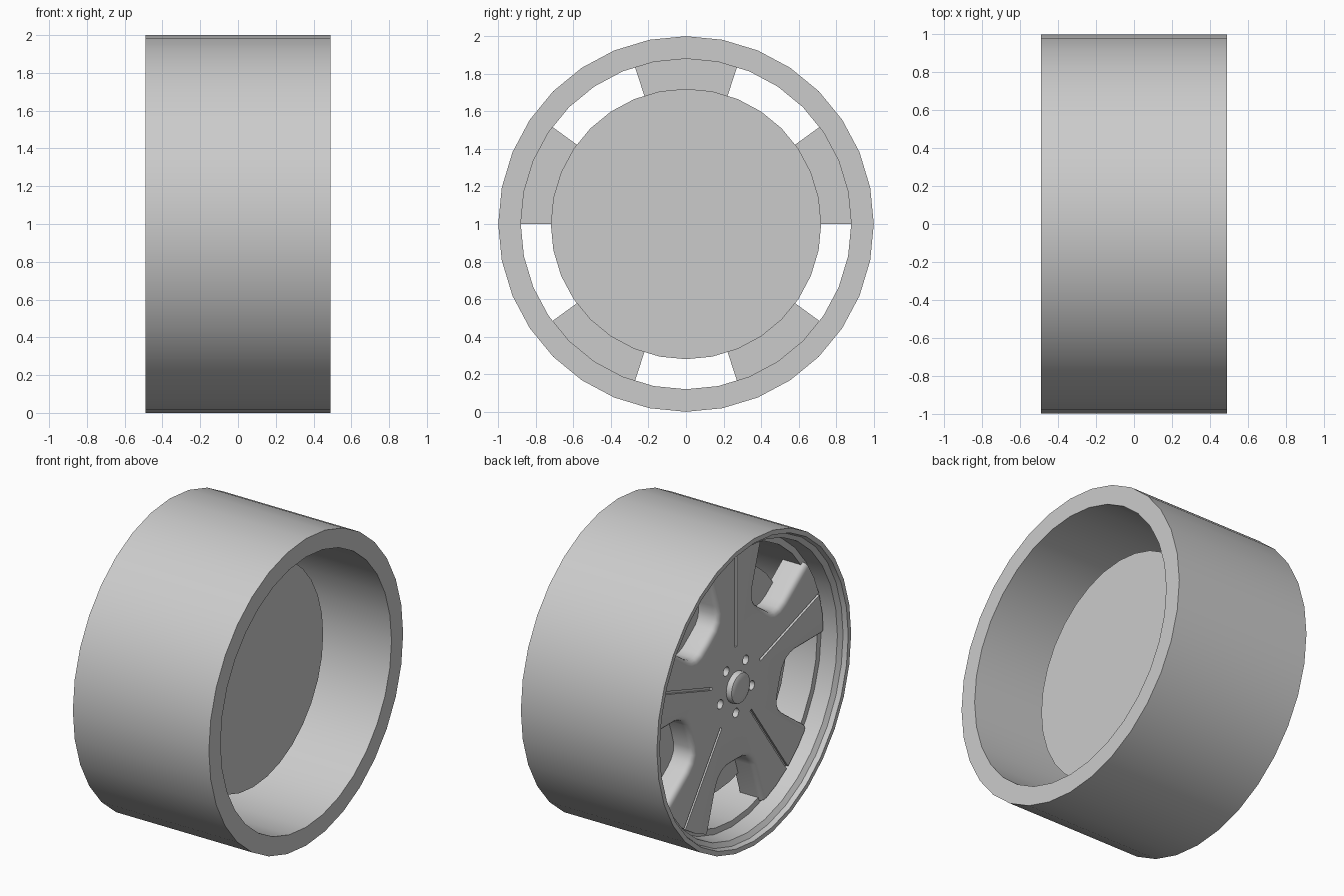
import bpy, bmesh, math
from mathutils import Matrix, Vector

cube = bpy.data.objects.get("Cube")
if cube:
    bpy.data.objects.remove(cube, do_unlink=True)

grey = bpy.data.materials.new("plain grey")
grey.use_nodes = True
COLOUR = (0.6, 0.6, 0.6, 1)
grey.diffuse_color = COLOUR
grey.node_tree.nodes["Principled BSDF"].inputs["Base Color"].default_value = COLOUR

CENTRE = 1.0  # axle height


def finish(name, bm, angle=35):
    bmesh.ops.recalc_face_normals(bm, faces=bm.faces)
    mesh = bpy.data.meshes.new(name)
    bm.to_mesh(mesh)
    bm.free()
    mesh.materials.append(grey)
    ob = bpy.data.objects.new(name, mesh)
    ob.location.z = CENTRE
    bpy.context.collection.objects.link(ob)
    smooth(ob, angle)
    return ob


def smooth(ob, angle):
    bpy.ops.object.select_all(action='DESELECT')
    ob.select_set(True)
    bpy.context.view_layer.objects.active = ob
    bpy.ops.object.shade_smooth_by_angle(angle=math.radians(angle))


def polar(x, r, degrees):
    a = math.radians(degrees)
    return Vector((x, r * math.cos(a), r * math.sin(a)))


def lathe(name, profile, closed=False, sides=32):
    """Turn (x, radius) points about the axle."""
    bm = bmesh.new()
    rings = [[bm.verts.new(polar(x, r, 360 * i / sides)) for i in range(sides)]
             for x, r in profile]
    pairs = list(zip(rings, rings[1:]))
    if closed:
        pairs.append((rings[-1], rings[0]))
    for a, b in pairs:
        for i in range(sides):
            j = (i + 1) % sides
            bm.faces.new((a[i], a[j], b[j], b[i]))
    if not closed:
        bm.faces.new(rings[0])
        bm.faces.new(rings[-1])
    return finish(name, bm)


# Outer barrel with the stepped lip on the spoke side
lathe("rim_barrel", [(0.49, 1), (0.49, 0.88), (-0.33, 0.88), (-0.33, 0.92),
                     (-0.44, 0.93), (-0.46, 0.96), (-0.49, 0.97), (-0.49, 1)], closed=True)

# Hub drum behind the spokes
lathe("hub_drum", [(0.11, 0.72), (-0.22, 0.72)])

# Five-spoke face: one spoke arc and one rounded window, repeated
FACE, BACK = -0.36, -0.2
window = [(18, 0.62), (17, 0.565), (14.5, 0.525), (10, 0.5), (0, 0.49)]
window += [(-a, r) for a, r in window[-2::-1]]
bm = bmesh.new()
outline = []
for k in range(5):
    mid = 90 + 72 * k
    outline += [polar(FACE, 0.9, mid + a) for a in (-18, -9, 0, 9, 18)]
    outline += [polar(FACE, r, mid + 36 - a) for a, r in window]
face = bm.faces.new([bm.verts.new(p) for p in outline])
solid = bmesh.ops.extrude_face_region(bm, geom=[face])
bmesh.ops.translate(bm, vec=(BACK - FACE, 0, 0),
                    verts=[v for v in solid["geom"] if isinstance(v, bmesh.types.BMVert)])
# Round the front edge of the window walls
edges = [e for e in bm.edges if all(abs(v.co.x - FACE) < 1e-4 for v in e.verts)
         and any(v.co.yz.length < 0.8 for v in e.verts)]
bmesh.ops.bevel(bm, geom=edges, offset=0.035, segments=3, profile=0.5, affect='EDGES')
spokes = finish("spoke_face", bm)

# Cutters: a groove along each spoke and a bolt hole between each pair
bm = bmesh.new()
for k in range(5):
    turn = Matrix.Rotation(math.radians(72 * k), 4, 'X')
    bmesh.ops.create_cube(bm, size=1, matrix=turn @ Matrix.Translation((FACE, 0, 0.61))
                          @ Matrix.Diagonal((0.03, 0.018, 0.7, 1)))
    hole = Matrix.Translation(polar(FACE, 0.17, 54 + 72 * k)) @ Matrix.Rotation(math.pi / 2, 4, 'Y')
    bmesh.ops.create_cone(bm, cap_ends=True, segments=16, radius1=0.03, radius2=0.03,
                          depth=0.1, matrix=hole)
cutter = finish("groove_cutter", bm)
cutter.hide_render = True
cut = spokes.modifiers.new("grooves", 'BOOLEAN')
cut.operation = 'DIFFERENCE'
cut.solver = 'EXACT'
cut.object = cutter
bpy.context.view_layer.update()
result = bpy.data.meshes.new_from_object(
    spokes.evaluated_get(bpy.context.evaluated_depsgraph_get()))
spokes.modifiers.clear()
spokes.data = result
bpy.data.objects.remove(cutter, do_unlink=True)
smooth(spokes, 35)

# Rounded centre cap
lathe("centre_cap", [(-0.3, 0.1), (-0.385, 0.1), (-0.395, 0.095), (-0.402, 0.08), (-0.405, 0.05)])
